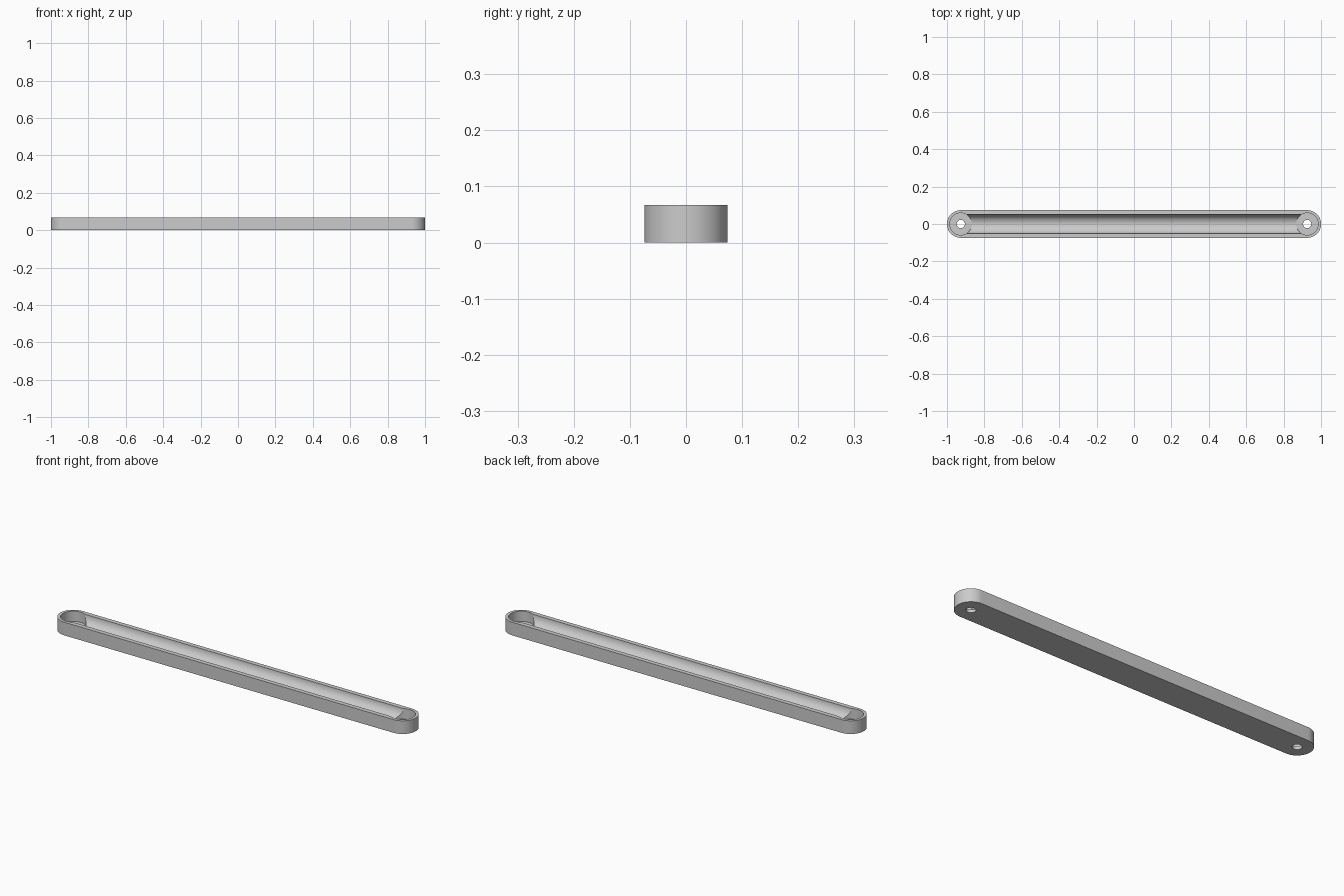
import bpy, bmesh, math
from mathutils import Matrix

cube = bpy.data.objects.get("Cube")
if cube:
    bpy.data.objects.remove(cube, do_unlink=True)

HEIGHT = 0.067
END_RADIUS = 0.074
END_X = 1 - END_RADIUS
FLOOR = 0.015

grey = bpy.data.materials.new("light grey")
grey.use_nodes = True
colour = (0.6, 0.6, 0.6, 1)
grey.diffuse_color = colour
grey.node_tree.nodes["Principled BSDF"].inputs["Base Color"].default_value = colour


def add_object(name, bm):
    mesh = bpy.data.meshes.new(name)
    bmesh.ops.recalc_face_normals(bm, faces=bm.faces)
    bm.to_mesh(mesh)
    bm.free()
    mesh.materials.append(grey)
    obj = bpy.data.objects.new(name, mesh)
    bpy.context.collection.objects.link(obj)
    return obj


def cylinder(name, radius, depth, matrix, sides=64):
    bm = bmesh.new()
    bmesh.ops.create_cone(bm, cap_ends=True, segments=sides, radius1=radius,
                          radius2=radius, depth=depth, matrix=matrix)
    return add_object(name, bm)


# Long bar with rounded ends
bm = bmesh.new()
outline = []
for side in (1, -1):
    for i in range(33):
        a = math.pi * (i / 32 - 0.5)
        outline.append(bm.verts.new((side * (END_X + END_RADIUS * math.cos(a)),
                                     side * END_RADIUS * math.sin(a), 0)))
base = bm.faces.new(outline)
top = bmesh.ops.extrude_face_region(bm, geom=[base])["geom"]
bmesh.ops.translate(bm, vec=(0, 0, HEIGHT),
                    verts=[v for v in top if isinstance(v, bmesh.types.BMVert)])
bar = add_object("channel_bar", bm)

# Cutters: half-round trough, end pockets and screw holes
cutters = [cylinder("trough_cutter", 0.051, 2 * END_X,
                    Matrix.Translation((0, 0, HEIGHT + 0.001))
                    @ Matrix.Rotation(math.pi / 2, 4, 'Y'))]
for side in (-1, 1):
    x = side * END_X
    cutters.append(cylinder("pocket_cutter", 0.059, 0.2,
                            Matrix.Translation((x, 0, FLOOR + 0.1))))
    cutters.append(cylinder("hole_cutter", 0.022, 0.3,
                            Matrix.Translation((x, 0, 0)), 40))

bpy.ops.object.select_all(action='DESELECT')
bpy.context.view_layer.objects.active = bar
bar.select_set(True)
for cutter in cutters:
    cutter.hide_render = True
    mod = bar.modifiers.new("cut", 'BOOLEAN')
    mod.operation = 'DIFFERENCE'
    mod.solver = 'EXACT'
    mod.object = cutter
    bpy.ops.object.modifier_apply(modifier=mod.name)
for cutter in cutters:
    bpy.data.objects.remove(cutter, do_unlink=True)

bpy.ops.object.shade_smooth_by_angle(angle=math.radians(30))
